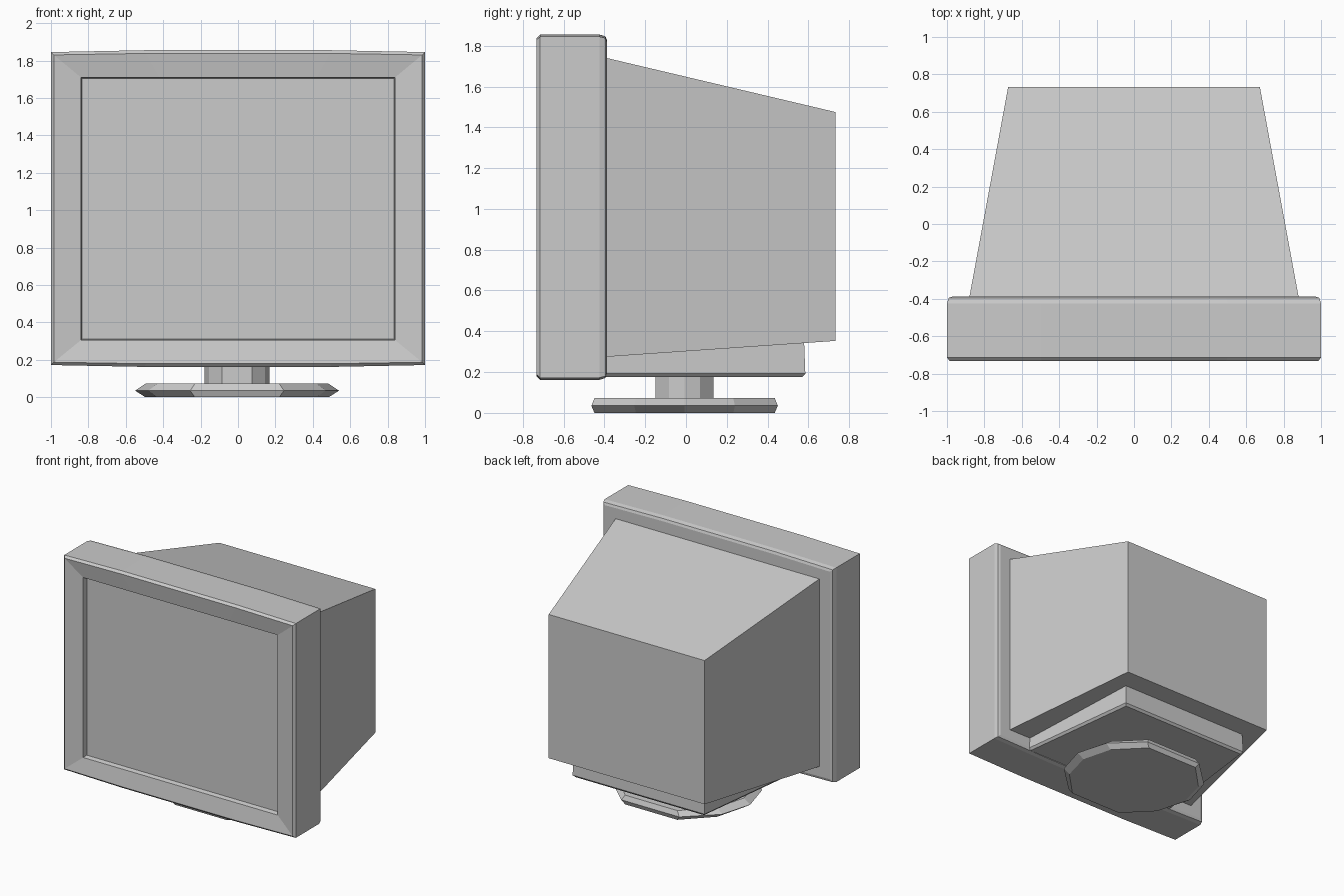
import bpy, bmesh

if "Cube" in bpy.data.objects:
    bpy.data.objects.remove(bpy.data.objects["Cube"])


def loft(name, rings, cap_start=True, cap_end=True):
    """Skin a list of equal-length point rings, optionally capping the ends."""
    bm = bmesh.new()
    loops = [[bm.verts.new(p) for p in ring] for ring in rings]
    n = len(loops[0])
    for a, b in zip(loops, loops[1:]):
        for i in range(n):
            j = (i + 1) % n
            bm.faces.new((a[i], a[j], b[j], b[i]))
    if cap_start:
        bm.faces.new(loops[0][::-1])
    if cap_end:
        bm.faces.new(loops[-1])
    bmesh.ops.recalc_face_normals(bm, faces=bm.faces)
    mesh = bpy.data.meshes.new(name)
    bm.to_mesh(mesh)
    bm.free()
    obj = bpy.data.objects.new(name, mesh)
    bpy.context.collection.objects.link(obj)
    return obj


def rect(y, hx, z0, z1):
    return [(-hx, y, z0), (hx, y, z0), (hx, y, z1), (-hx, y, z1)]


def bowed(y, hx, z0, z1, bow=0.0):
    """Rectangle whose top and bottom edges bulge slightly in the middle."""
    m = hx * 0.5
    return [(-hx, y, z0), (-m, y, z0 - bow), (m, y, z0 - bow), (hx, y, z0),
            (hx, y, z1), (m, y, z1 + bow), (-m, y, z1 + bow), (-hx, y, z1)]


def decagon(rx, ry, z, cy=-0.007):
    """Ten-sided oval in the horizontal plane."""
    q = [(1, 0), (0.87, 0.54), (0.46, 1), (-0.46, 1), (-0.87, 0.54),
         (-1, 0), (-0.87, -0.54), (-0.46, -1), (0.46, -1), (0.87, -0.54)]
    return [(rx * x - 0.005, cy + ry * y, z) for x, y in q]


# Front bezel: chamfered shell with a shallow sloped border and screen recess
loft("bezel", [
    bowed(-0.388, 0.97, 0.20, 1.82, 0.008),
    bowed(-0.395, 0.99, 0.18, 1.837, 0.009),
    bowed(-0.425, 1.00, 0.172, 1.845, 0.01),
    bowed(-0.715, 1.00, 0.172, 1.845, 0.01),
    bowed(-0.732, 0.985, 0.187, 1.83, 0.008),
    bowed(-0.71, 0.84, 0.305, 1.71),
    bowed(-0.675, 0.833, 0.312, 1.703),
], cap_end=False)

# Flat screen at the bottom of the recess
loft("screen", [rect(-0.675, 0.833, 0.312, 1.703)], cap_start=False)

# Tapered rear housing
loft("rear_housing", [rect(-0.39, 0.88, 0.275, 1.74),
                      rect(0.732, 0.673, 0.353, 1.475)])


# Lower block under the housing, with a small chamfer at its bottom edge
def block_ring(z, inset):
    f, b, y = 0.69 - inset, 0.57 - inset, 0.585 - inset
    return [(-f, -0.40, z), (f, -0.40, z), (b, y, z), (-b, y, z)]


loft("lower_block", [block_ring(0.175, 0.015), block_ring(0.192, 0),
                     block_ring(0.35, 0.006)])

# Neck and foot of the stand
loft("stand_neck", [decagon(0.173, 0.142, 0.065), decagon(0.173, 0.142, 0.18)])
loft("stand_foot", [decagon(0.49, 0.442, 0.0), decagon(0.545, 0.457, 0.035),
                    decagon(0.49, 0.442, 0.072)])
